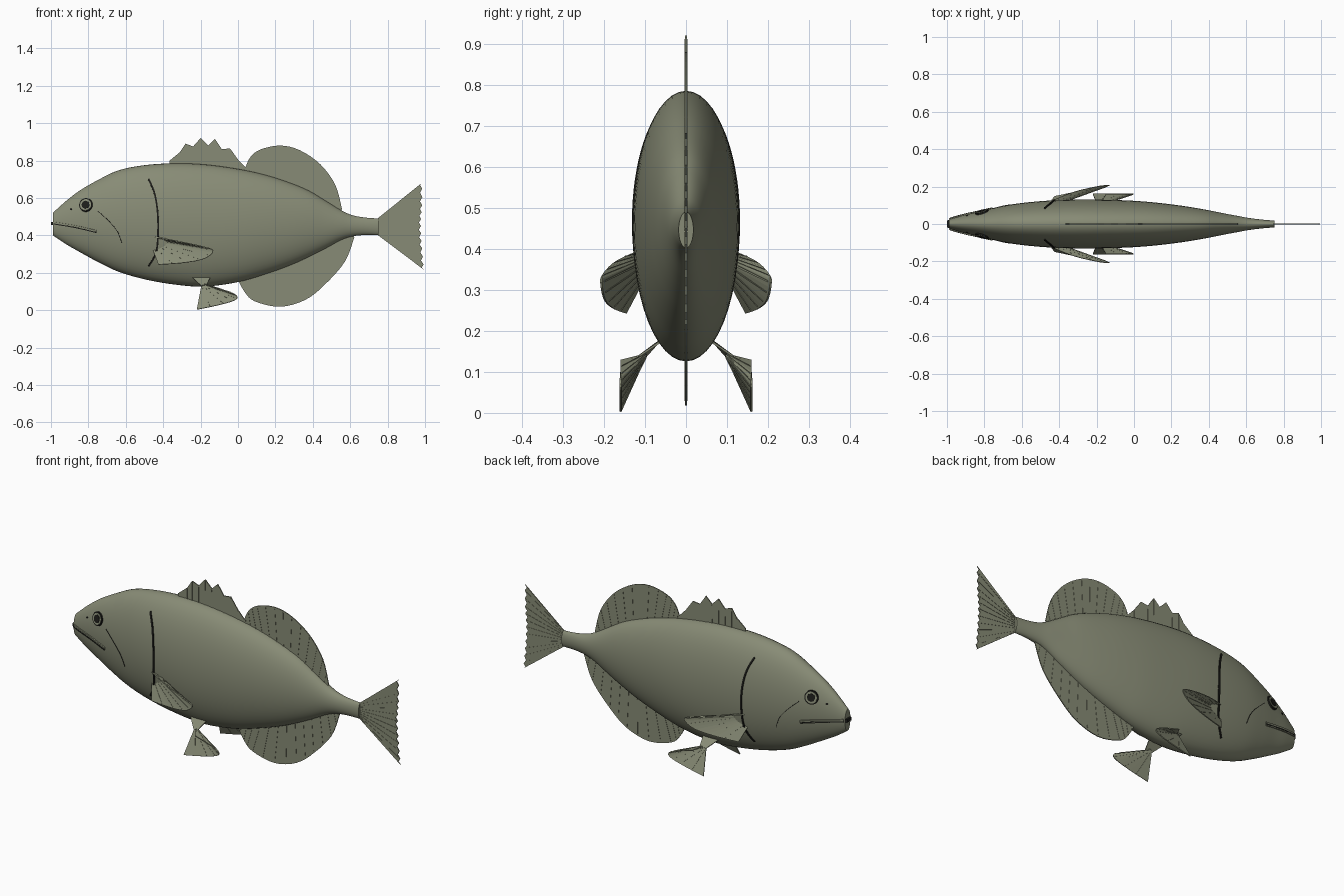
import bpy, bmesh, math
from mathutils import Vector

if "Cube" in bpy.data.objects:
    bpy.data.objects.remove(bpy.data.objects["Cube"])


def material(name, rgb):
    m = bpy.data.materials.new(name)
    m.diffuse_color = (*rgb, 1)
    m.use_nodes = True
    m.node_tree.nodes["Principled BSDF"].inputs["Base Color"].default_value = m.diffuse_color
    return m


OLIVE = material("olive skin", (0.245, 0.26, 0.18))
BLACK = material("near black", (0.012, 0.012, 0.010))


def spline(pts, t):
    """Catmull-Rom point at t in 0..1 through pts."""
    n = len(pts) - 1
    s = min(max(t, 0), 1) * n
    i = min(int(s), n - 1)
    f = s - i
    p = [Vector(pts[min(max(k, 0), n)]) for k in (i - 1, i, i + 1, i + 2)]
    return (p[1] * 2 + (p[2] - p[0]) * f + (p[0] * 2 - p[1] * 5 + p[2] * 4 - p[3]) * f * f
            + (p[1] * 3 - p[0] - p[2] * 3 + p[3]) * f ** 3) / 2


def path(pts, n):
    return [spline(pts, i / (n - 1)) for i in range(n)]


def add(name, verts, faces, mat, mirror=False, thick=0, smooth=False):
    me = bpy.data.meshes.new(name)
    me.from_pydata([tuple(v) for v in verts], [], faces)
    bm = bmesh.new()
    bm.from_mesh(me)
    bmesh.ops.recalc_face_normals(bm, faces=bm.faces)
    bm.to_mesh(me)
    bm.free()
    me.materials.append(mat)
    ob = bpy.data.objects.new(name, me)
    bpy.context.collection.objects.link(ob)
    if thick:
        mod = ob.modifiers.new("thickness", 'SOLIDIFY')
        mod.thickness = thick
        mod.offset = 0
    if mirror:
        mod = ob.modifiers.new("both sides", 'MIRROR')
        mod.use_axis = (False, True, False)
        mod.use_mirror_merge = False
    if smooth:
        bpy.context.view_layer.objects.active = ob
        ob.select_set(True)
        bpy.ops.object.shade_smooth_by_angle(angle=math.radians(40))
        ob.select_set(False)
    return ob


def strip(name, a, b, mat, mirror=False, thick=0.005):
    """Sheet spanning two equally long point rows."""
    n = len(a)
    faces = [(i, i + 1, n + i + 1, n + i) for i in range(n - 1)]
    return add(name, list(a) + list(b), faces, mat, mirror, thick)


def fin(name, root, edge, mirror=False, every=2):
    """Thin membrane plus slightly raised tapering rays."""
    strip(name, root, edge, OLIVE, mirror, 0.005)
    v, f = [], []
    for i in range(every, len(edge) - 1, every):
        d = (edge[i + 1] - edge[i - 1]).normalized()
        tip = edge[i].lerp(root[i], 0.04)
        k = len(v)
        v += [root[i] - d * .003, root[i] + d * .003, tip + d * .002, tip - d * .002]
        f.append((k, k + 1, k + 2, k + 3))
    add(name + "_rays", v, f, OLIVE, mirror, 0.008)


# Body: elliptical sections (x, top z, bottom z, half width)
SECTIONS = [(-.99, .52, .40, .024), (-.92, .583, .353, .045), (-.845, .64, .31, .063),
            (-.75, .695, .258, .086), (-.64, .747, .206, .107), (-.50, .775, .165, .122),
            (-.34, .785, .137, .13), (-.18, .779, .126, .13), (0, .755, .150, .124),
            (.15, .722, .193, .111), (.28, .680, .240, .094), (.38, .638, .285, .077),
            (.465, .587, .328, .060), (.55, .535, .374, .044), (.61, .508, .394, .033),
            (.68, .495, .402, .024), (.75, .490, .402, .018)]


def section(x):
    lo, hi = 0.0, 1.0
    rows = [Vector(s) for s in SECTIONS]
    for _ in range(30):
        mid = (lo + hi) / 2
        if spline(rows, mid)[0] < x:
            lo = mid
        else:
            hi = mid
    return spline(rows, lo)


def skin(x, z, lift=0.0):
    """Point on the -y flank at x, z, lifted outwards."""
    def y(px, pz):
        s = section(px)
        u = (pz - (s[1] + s[2]) / 2) / ((s[1] - s[2]) / 2)
        return -s[3] * math.sqrt(max(0.02, 1 - u * u))
    e = .004
    n = Vector(((y(x + e, z) - y(x - e, z)) / (2 * e), -1, (y(x, z + e) - y(x, z - e)) / (2 * e)))
    n.normalize()
    return Vector((x, y(x, z), z)) + n * lift, n


M, R = 48, 81
verts, faces = [], []
for s in path([Vector(s) for s in SECTIONS], R):
    for j in range(M):
        a = 2 * math.pi * j / M
        verts.append((s[0], s[3] * math.cos(a), (s[1] + s[2]) / 2 + (s[1] - s[2]) / 2 * math.sin(a)))
for i in range(R - 1):
    for j in range(M):
        k = (j + 1) % M
        faces.append((i * M + j, i * M + k, (i + 1) * M + k, (i + 1) * M + j))
faces += [tuple(range(M)), tuple((R - 1) * M + j for j in range(M))]
add("body", verts, faces, OLIVE, smooth=True)


def flat(pts):
    return [Vector((x, 0, z)) for x, z in pts]


# Spiny dorsal fin
edge = flat([(-.365, .80), (-.31, .845), (-.28, .89), (-.24, .875), (-.20, .92), (-.16, .88),
             (-.123, .915), (-.086, .86), (-.043, .865), (0, .805), (.043, .76)])
fin("spiny_dorsal_fin", [Vector((p.x, 0, .72)) for p in edge], edge, every=1)

# Soft dorsal and anal fins
edge = path(flat([(.035, .75), (.064, .815), (.118, .858), (.225, .88), (.33, .855), (.44, .78),
                  (.52, .67), (.556, .54)]), 29)
fin("soft_dorsal_fin", path(flat([(.035, .70), (.28, .62), (.54, .50)]), 29), edge)
edge = path(flat([(.0, .16), (.037, .095), (.09, .047), (.225, .018), (.36, .055), (.465, .137),
                  (.572, .26), (.622, .39)]), 29)
fin("anal_fin", path(flat([(0, .20), (.30, .32), (.61, .43)]), 29), edge)

# Tail fin with a lightly scalloped rear edge
edge = path(flat([(.985, .682), (.985, .56), (.978, .45), (.985, .33), (.995, .215)]), 25)
for p in edge[1::2]:
    p.x -= .012
fin("tail_fin", path(flat([(.74, .485), (.74, .407)]), 25), edge)

# Pectoral fins
edge = path([(-.44, -.125, .39), (-.32, -.172, .368), (-.19, -.202, .34), (-.132, -.207, .318),
             (-.18, -.198, .275), (-.29, -.175, .253), (-.425, -.147, .243)], 21)
fin("pectoral_fin", path([(-.47, -.085, .395), (-.47, -.085, .36)], 21), edge, mirror=True)

# Pelvic fins: short stalk and flaring fan
edge = path([(-.15, -.16, .127), (-.05, -.16, .098), (-.005, -.16, .075), (-.02, -.16, .052),
             (-.10, -.16, .028), (-.22, -.16, .003)], 17)
fin("pelvic_fin", path([(-.185, -.10, .142), (-.195, -.10, .135)], 17), edge, mirror=True)
strip("pelvic_stalk", [Vector((-.245, -.065, .175)), Vector((-.15, -.065, .172))],
      [Vector((-.197, -.105, .130)), Vector((-.165, -.115, .138))], OLIVE, mirror=True)


def line(name, pts, width, mat, lift=.002, thick=.006):
    """Narrow ribbon lying on the flank along (x, z) points."""
    mid = path([(x, 0, z) for x, z in pts], 25)
    a, b = [], []
    for i, p in enumerate(mid):
        d = mid[min(i + 1, 24)] - mid[max(i - 1, 0)]
        side = Vector((-d.z, 0, d.x)).normalized() * width / 2
        a.append(skin(p.x + side.x, p.z + side.z, lift)[0])
        b.append(skin(p.x - side.x, p.z - side.z, lift)[0])
    strip(name, a, b, mat, True, thick)


# Gill cover edge, cheek line and mouth
line("gill_line", [(-.478, .70), (-.445, .62), (-.428, .50), (-.430, .36), (-.445, .29), (-.478, .235)],
     .009, BLACK)
line("cheek_line", [(-.75, .53), (-.69, .475), (-.645, .42), (-.622, .36)], .003, BLACK, .0005, .002)
line("lip", [(-.985, .463), (-.87, .444), (-.757, .418)], .018, OLIVE, .003)
line("mouth_line", [(-.985, .461), (-.87, .442), (-.757, .416)], .005, BLACK, .005, .005)
add("lip_front", [(-1, -.018, .472), (-1, .018, .472), (-1, .018, .454), (-1, -.018, .454),
                  (-.98, -.026, .472), (-.98, .026, .472), (-.98, .026, .454), (-.98, -.026, .454)],
    [(0, 1, 2, 3), (4, 5, 6, 7), (0, 1, 5, 4), (1, 2, 6, 5), (2, 3, 7, 6), (3, 0, 4, 7)], BLACK)


def disc(name, x, z, radius, lift, mat, sides):
    """Thin disc set on the flank."""
    c, n = skin(x, z)
    q = n.to_track_quat('Z', 'Y')
    ring = [q @ Vector((radius * math.cos(2 * math.pi * k / sides),
                        radius * math.sin(2 * math.pi * k / sides), 0)) for k in range(sides)]
    v = [c + r - n * .012 for r in ring] + [c + r * .96 + n * lift for r in ring]
    f = [(k, (k + 1) % sides, sides + (k + 1) % sides, sides + k) for k in range(sides)]
    f += [tuple(range(sides)), tuple(range(sides, 2 * sides))]
    add(name, v, f, mat, mirror=True)


# Eyes and nostrils
disc("eye_rim", -.813, .562, .038, .006, BLACK, 24)
disc("eye_iris", -.813, .562, .032, .008, OLIVE, 24)
disc("eye_pupil", -.813, .562, .023, .010, BLACK, 8)
disc("nostril", -.893, .54, .006, .002, BLACK, 10)
